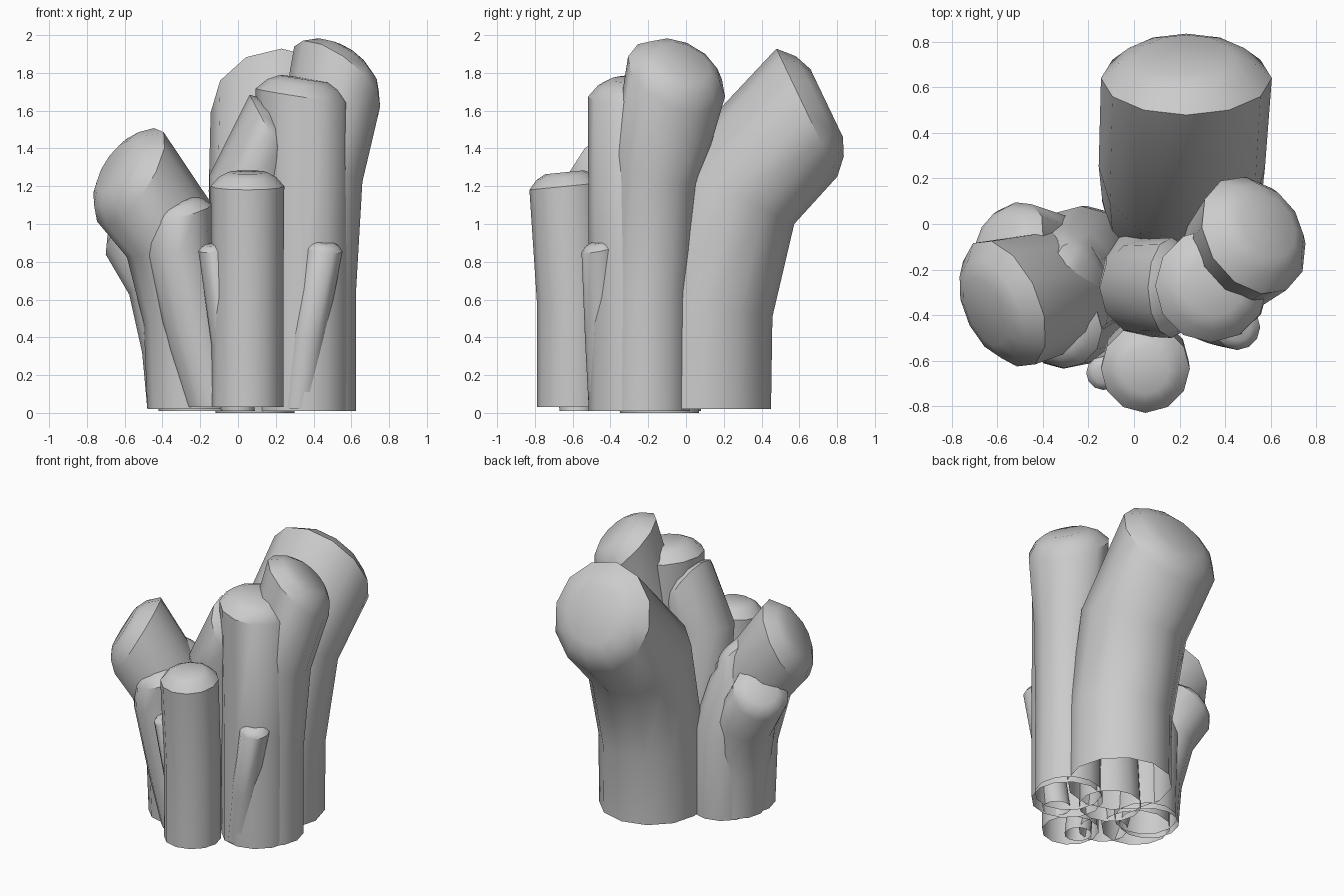
import bpy, bmesh, math
from mathutils import Vector

if "Cube" in bpy.data.objects:
    bpy.data.objects.remove(bpy.data.objects["Cube"])

SIDES = 12


def stalk(name, path, end_dir, dome=0.35):
    """Open-bottomed bent tube through (x, y, z, radius) points, with a rounded cap facing end_dir."""
    pts = [Vector(p[:3]) for p in path]
    rad = [p[3] for p in path]
    end = Vector(end_dir).normalized()
    rings = []
    for i, (c, r) in enumerate(zip(pts, rad)):
        if i == 0:
            n = Vector((0, 0, 1))
        elif i == len(pts) - 1:
            n = end
        else:
            n = ((c - pts[i - 1]).normalized() + (pts[i + 1] - c).normalized()).normalized()
        rings.append((c, n, r))
    # rounded cap rings
    c, r = pts[-1], rad[-1]
    for scale, lift in ((0.78, 0.66), (0.53, 1.0)):
        rings.append((c + end * r * dome * lift, end, r * scale))

    bm = bmesh.new()
    loops = []
    for c, n, r in rings:
        q = Vector((0, 0, 1)).rotation_difference(n)
        loop = []
        for k in range(SIDES):
            a = 2 * math.pi * k / SIDES
            loop.append(bm.verts.new(c + q @ Vector((r * math.cos(a), r * math.sin(a), 0))))
        loops.append(loop)
    for lo, hi in zip(loops, loops[1:]):
        for k in range(SIDES):
            j = (k + 1) % SIDES
            bm.faces.new((lo[k], lo[j], hi[j], hi[k]))
    bm.faces.new(loops[-1])
    me = bpy.data.meshes.new(name)
    bm.to_mesh(me)
    bm.free()
    ob = bpy.data.objects.new(name, me)
    bpy.context.collection.objects.link(ob)
    bpy.ops.object.select_all(action='DESELECT')
    ob.select_set(True)
    bpy.context.view_layer.objects.active = ob
    bpy.ops.object.shade_smooth_by_angle(angle=math.radians(35))
    return ob


# thick stalk leaning to the back
stalk("back_stalk", [(.21, .10, .02, .35), (.21, .11, .55, .35),
                     (.21, .25, 1.17, .365), (.23, .64, 1.59, .375)], (0, .9, .43), 0.31)
# tall stalks on the right
stalk("right_stalk", [(.40, -.205, .01, .225), (.40, -.20, .65, .225),
                      (.42, -.165, 1.25, .24), (.525, -.05, 1.78, .28)], (.57, .38, .73), 0.4)
stalk("tall_stalk", [(.35, -.275, .01, .24), (.35, -.275, .8, .24),
                     (.34, -.27, 1.68, .25)], (.15, -.03, 1), 0.36)
# straight stalk at the front
stalk("front_stalk", [(.05, -.60, .03, .19), (.05, -.60, .6, .19),
                      (.05, -.635, 1.20, .195)], (0, -.1, 1), 0.38)
# leaning stalk at the front left
stalk("front_left_stalk", [(-.11, -.45, .03, .165), (-.21, -.45, .38, .165),
                           (-.31, -.46, .85, .175), (-.31, -.46, 1.06, .175)], (-.25, -.15, 1), 0.38)
# middle stalk leaning into the tall one
stalk("middle_stalk", [(.09, -.14, .0, .21), (.06, -.22, .7, .21),
                       (.06, -.28, 1.22, .215), (.165, -.28, 1.49, .22)], (.88, 0, .47))
# left cluster
stalk("left_stalk", [(-.25, -.28, .02, .23), (-.26, -.28, .5, .24),
                     (-.34, -.30, .93, .27), (-.57, -.35, 1.25, .30)], (-.78, -.35, .5))
stalk("left_back_stalk", [(-.28, -.18, .02, .20), (-.31, -.18, .35, .20),
                          (-.39, -.14, .70, .20), (-.55, -.08, .96, .195)], (-.6, .4, .65))
stalk("left_inner_stalk", [(-.21, -.13, .01, .21), (-.23, -.13, .6, .21),
                           (-.29, -.21, .93, .20), (-.25, -.26, 1.12, .19)], (.75, 0, .65))
# thin shoots at the front
stalk("thin_left_shoot", [(.0, -.58, .01, .09), (-.06, -.61, .4, .085),
                          (-.135, -.655, .865, .075)], (-.1, -.2, 1), 0.35)
stalk("thin_right_shoot", [(.32, -.42, .02, .095), (.37, -.44, .4, .095),
                           (.455, -.455, .87, .1)], (.15, -.2, 1), 0.35)
